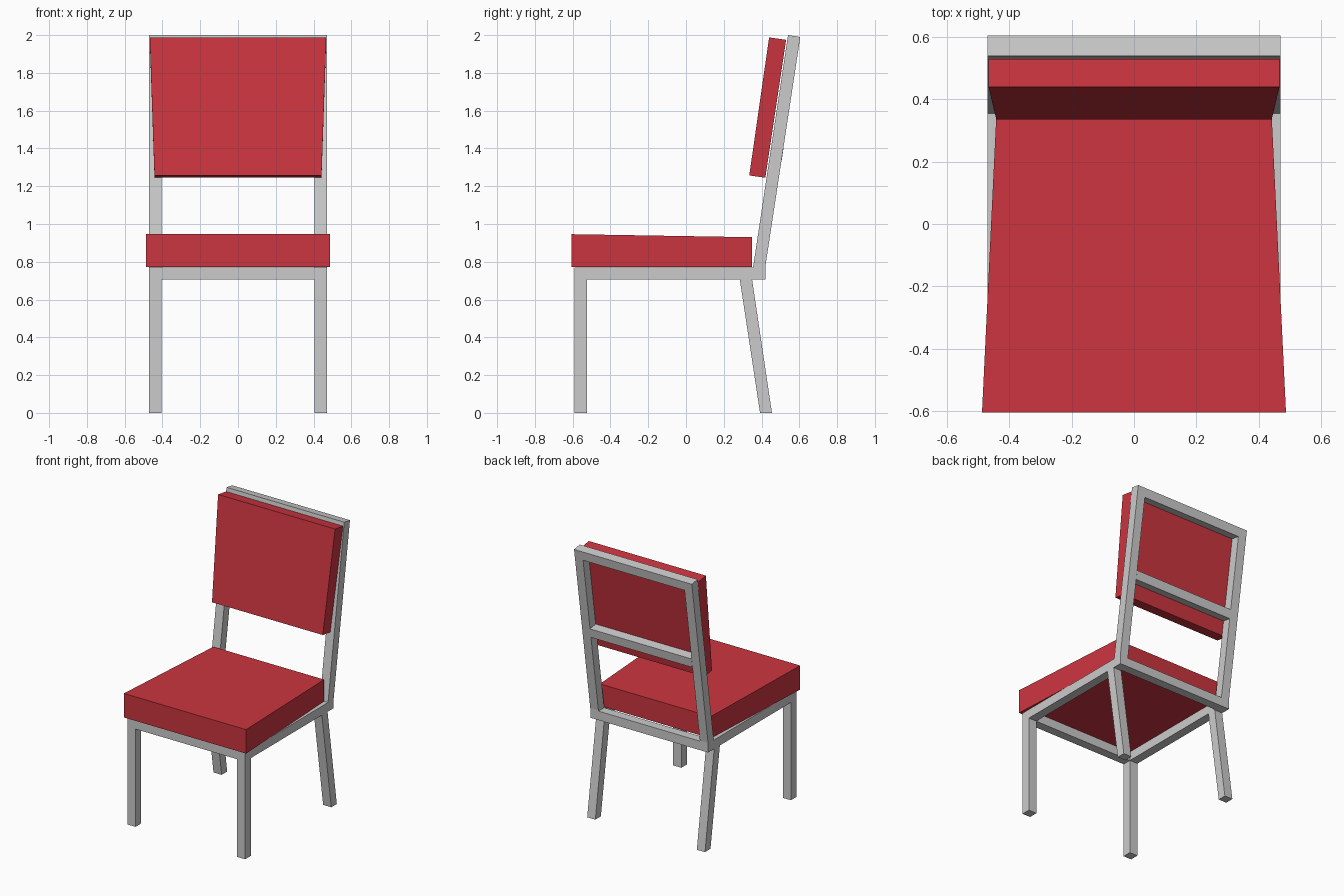
import bpy

if "Cube" in bpy.data.objects:
    bpy.data.objects.remove(bpy.data.objects["Cube"])

T = 0.065          # square tube thickness
XO, XI = 0.47, 0.405   # outer and inner x of the frame
Z0, Z1 = 0.705, 0.77   # seat frame bottom and top

red = bpy.data.materials.new("red_upholstery")
red.diffuse_color = (0.6, 0.035, 0.05, 1)
red.use_nodes = True
red.node_tree.nodes["Principled BSDF"].inputs["Base Color"].default_value = red.diffuse_color


def extrude_x(name, profile, xa, xb, mat=None):
    """Prism from a (y, z) profile; xa / xb give the x of each profile point."""
    n = len(profile)
    xa = xa if isinstance(xa, list) else [xa] * n
    xb = xb if isinstance(xb, list) else [xb] * n
    verts = [(x, y, z) for xs in (xa, xb) for x, (y, z) in zip(xs, profile)]
    faces = [list(range(n))[::-1], list(range(n, 2 * n))]
    faces += [(i, (i + 1) % n, n + (i + 1) % n, n + i) for i in range(n)]
    mesh = bpy.data.meshes.new(name)
    mesh.from_pydata(verts, [], faces)
    obj = bpy.data.objects.new(name, mesh)
    bpy.context.collection.objects.link(obj)
    if mat:
        mesh.materials.append(mat)
    return obj


def rect(y0, y1, z0, z1):
    return [(y0, z0), (y1, z0), (y1, z1), (y0, z1)]


def back_bar(z):
    """Profile of a tilted bar whose front top edge lies at height z."""
    k = 0.185 / 1.23
    y = 0.355 + (z - Z1) * k
    return [(y - T * k, z - T), (y + T - T * k, z - T - 0.01),
            (y + T, z - 0.01), (y, z)]


# Paired frame parts
side_parts = {
    "front_leg": rect(-0.59, -0.59 + T, 0, Z0),
    "side_rail": rect(-0.59, 0.355, Z0, Z1),
    "back_leg": [(0.392, 0), (0.455, 0), (0.35, Z0), (0.285, Z0)],
    "back_post": [(0.355, Z0), (0.42, Z0), (0.42, 0.775), (0.605, 1.99),
                  (0.54, 2.0), (0.355, Z1)],
}
for part, profile in side_parts.items():
    extrude_x(part + "_right", profile, XI, XO)
    extrude_x(part + "_left", profile, -XO, -XI)

# Cross bars
extrude_x("front_rail", rect(-0.59, -0.59 + T, Z0, Z1), -XI, XI)
extrude_x("rear_rail", rect(0.355, 0.42, Z0, Z1), -XI, XI)
extrude_x("back_top_bar", back_bar(2.0), -XI, XI)
extrude_x("back_middle_bar", back_bar(1.41), -XI, XI)

# Tapered cushions
w = [0.488, 0.442, 0.442, 0.488]
extrude_x("seat_cushion", [(-0.605, 0.773), (0.35, 0.773), (0.35, 0.93), (-0.605, 0.946)],
          [-x for x in w], w, red)
w = [0.442, 0.442, 0.467, 0.467]
extrude_x("back_cushion", [(0.335, 1.257), (0.42, 1.245), (0.53, 1.975), (0.44, 1.988)],
          [-x for x in w], w, red)
